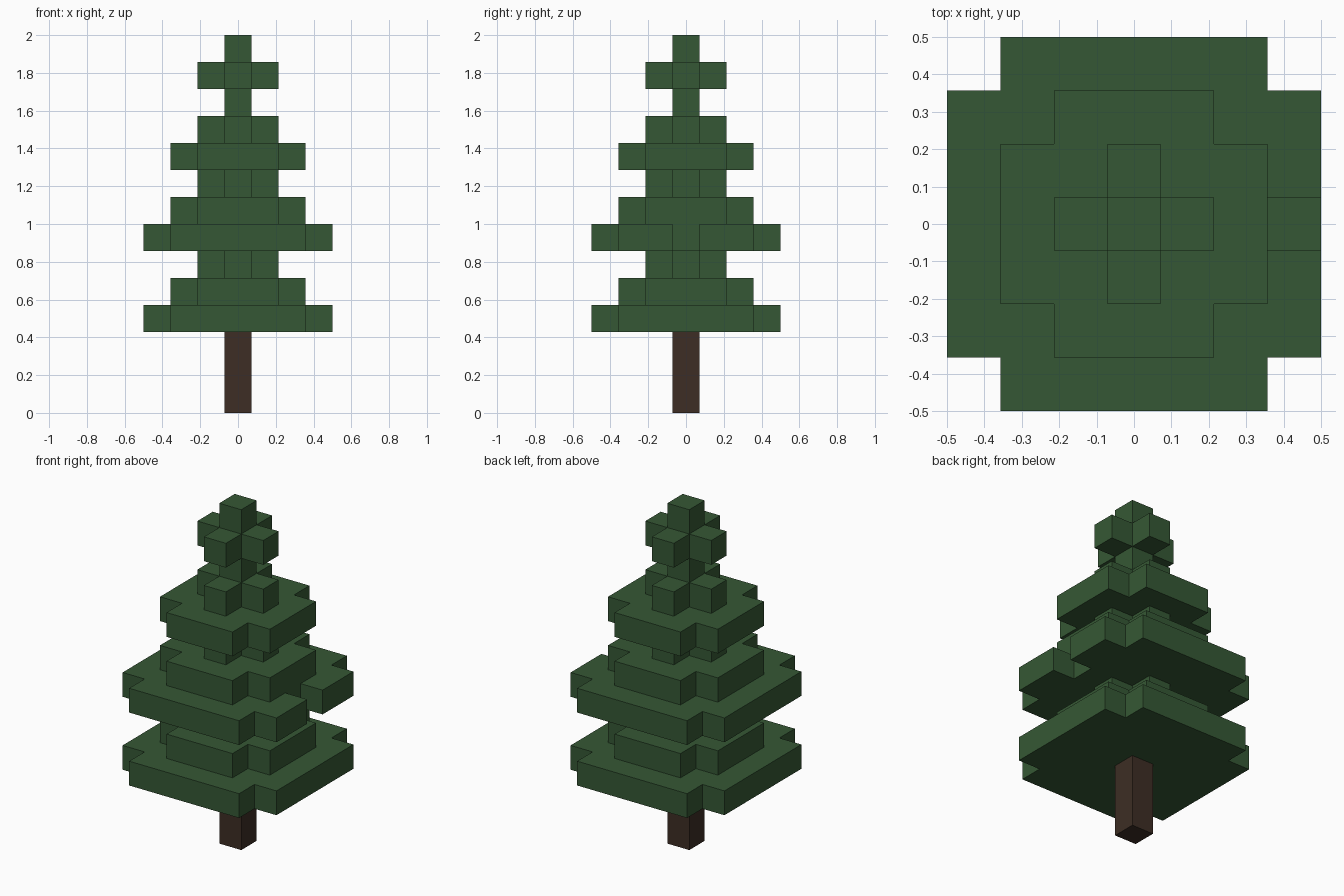
import bpy
import bmesh

default = bpy.data.objects.get("Cube")
if default:
    bpy.data.objects.remove(default, do_unlink=True)

U = 1 / 7  # one block


def material(name, rgb):
    mat = bpy.data.materials.new(name)
    mat.use_nodes = True
    colour = (*rgb, 1)
    mat.diffuse_color = colour
    mat.node_tree.nodes["Principled BSDF"].inputs["Base Color"].default_value = colour
    return mat


def slab(name, outline, base, height, mat):
    """Extrude an outline given in blocks, from level base upward."""
    bm = bmesh.new()
    face = bm.faces.new([bm.verts.new((x * U, y * U, base * U)) for x, y in outline])
    top = bmesh.ops.extrude_face_region(bm, geom=[face])
    verts = [v for v in top["geom"] if isinstance(v, bmesh.types.BMVert)]
    bmesh.ops.translate(bm, verts=verts, vec=(0, 0, height * U))
    bmesh.ops.recalc_face_normals(bm, faces=bm.faces)
    mesh = bpy.data.meshes.new(name)
    bm.to_mesh(mesh)
    bm.free()
    mesh.materials.append(mat)
    obj = bpy.data.objects.new(name, mesh)
    bpy.context.collection.objects.link(obj)
    return obj


def square(r):
    return [(-r, -r), (r, -r), (r, r), (-r, r)]


def clipped_square(r, notch=False):
    """Square with one block missing at each corner, optionally one on the +x side."""
    i = r - 1
    side = [(r, -0.5), (i, -0.5), (i, 0.5), (r, 0.5)] if notch else []
    return [(-i, -r), (i, -r), (i, -i), (r, -i), *side, (r, i), (i, i),
            (i, r), (-i, r), (-i, i), (-r, i), (-r, -i), (-i, -i)]


needles = material("needle green", (0.036, 0.097, 0.035))
bark = material("bark brown", (0.047, 0.027, 0.018))

# Trunk
slab("trunk", square(0.5), 0, 3, bark)

# Branch layers from the bottom up, by radius in blocks
radii = [3.5, 2.5, 1.5, 3.5, 2.5, 1.5, 2.5, 1.5, 0.5, 1.5, 0.5]
NOTCHED = 3
for n, r in enumerate(radii):
    outline = square(r) if r < 1 else clipped_square(r, n == NOTCHED)
    slab(f"branch_layer_{n + 1}", outline, n + 3, 1, needles)
